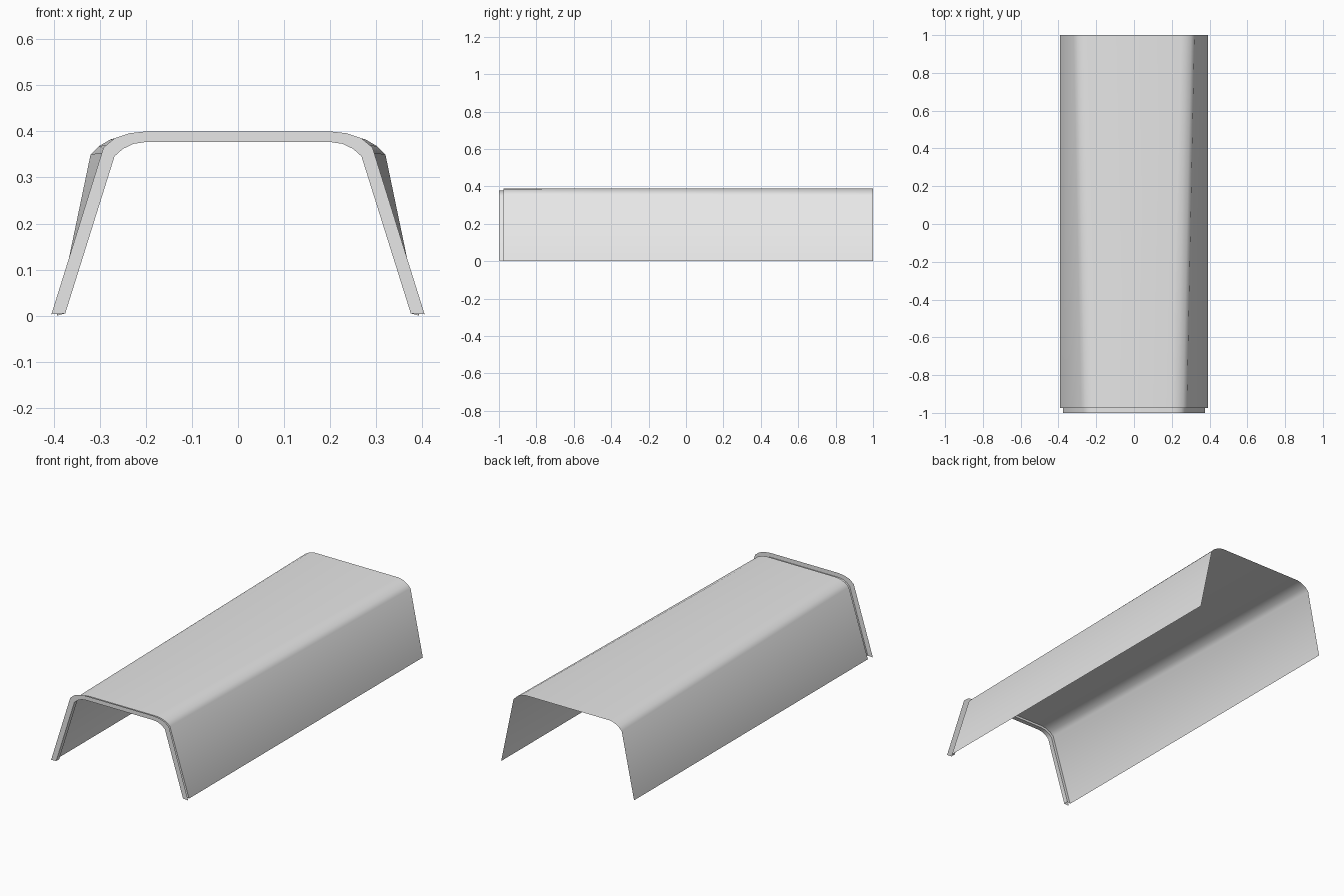
import bpy
import bmesh
import math

cube = bpy.data.objects.get("Cube")
if cube:
    bpy.data.objects.remove(cube, do_unlink=True)

# Single flat colour
grey = bpy.data.materials.new("light_grey")
grey.use_nodes = True
colour = (0.8, 0.8, 0.8, 1)
grey.diffuse_color = colour
grey.node_tree.nodes["Principled BSDF"].inputs["Base Color"].default_value = colour

# Half profiles (x, z), from the bottom of the wall to the edge of the flat top
outer_rim = [(0.405, 0.003), (0.292, 0.365), (0.268, 0.385), (0.235, 0.396), (0.2, 0.4)]
inner_rim = [(0.375, 0.005), (0.268, 0.346), (0.25, 0.362), (0.227, 0.373), (0.2, 0.377)]
body_front = [(0.393, 0), (0.28, 0.356), (0.26, 0.373), (0.231, 0.385), (0.2, 0.389)]
body_back = [(0.393, 0), (0.32, 0.35), (0.302, 0.368), (0.276, 0.383), (0.25, 0.389)]


def loft(name, sections):
    """Skin a sheet through mirrored half profiles placed along y."""
    bm = bmesh.new()
    rows = []
    for y, half in sections:
        full = [(-x, z) for x, z in half] + list(reversed(half))
        rows.append([bm.verts.new((x, y, z)) for x, z in full])
    for a, b in zip(rows, rows[1:]):
        for i in range(len(a) - 1):
            bm.faces.new((a[i], b[i], b[i + 1], a[i + 1]))
    bm.normal_update()
    # Keep the outside of the top facing up
    top = max(bm.faces, key=lambda f: f.calc_area())
    if top.normal.z < 0:
        bmesh.ops.reverse_faces(bm, faces=bm.faces[:])
    mesh = bpy.data.meshes.new(name)
    bm.to_mesh(mesh)
    bm.free()
    mesh.materials.append(grey)
    obj = bpy.data.objects.new(name, mesh)
    bpy.context.collection.objects.link(obj)
    return obj


# Flat front flange, recessed groove behind it, and the long tapering cover
cover = loft("channel_cover", [
    (-1, outer_rim),
    (-1, inner_rim),
    (-0.975, inner_rim),
    (-0.975, body_front),
    (1, body_back),
])

bpy.ops.object.select_all(action="DESELECT")
cover.select_set(True)
bpy.context.view_layer.objects.active = cover
bpy.ops.object.shade_smooth_by_angle(angle=math.radians(45))
